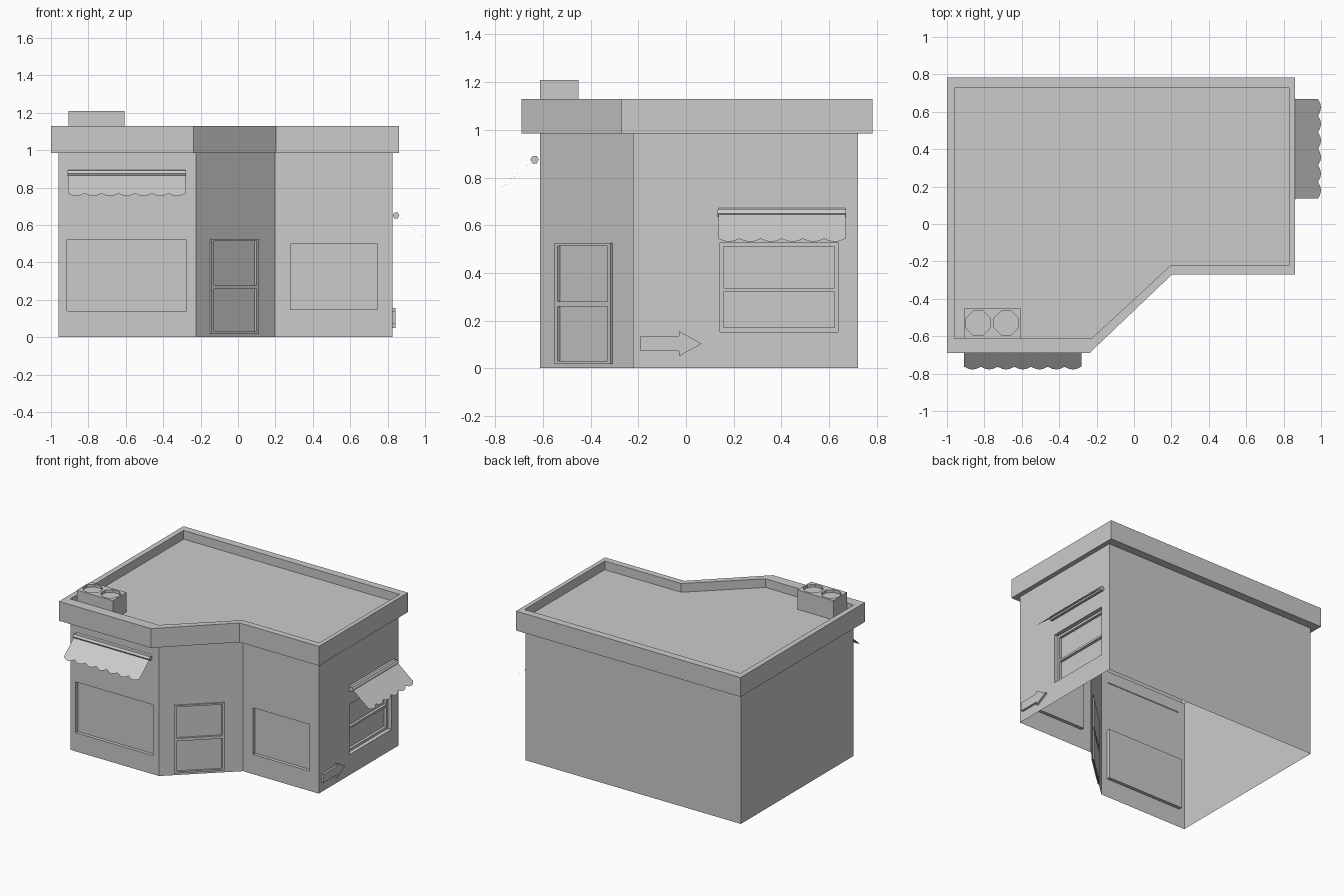
import bpy, bmesh, math
from mathutils import Vector, Matrix

if "Cube" in bpy.data.objects:
    bpy.data.objects.remove(bpy.data.objects["Cube"])

WALL = [(-.96, -.613), (-.225, -.613), (.197, -.222), (.825, -.222), (.825, .722), (-.96, .722)]
OUTER = [(-1, -.69), (-.238, -.69), (.203, -.27), (.86, -.27), (.86, .783), (-1, .783)]
INNER = [(-.96, -.613), (-.228, -.613), (.195, -.222), (.828, -.222), (.828, .728), (-.96, .728)]
EAVE, ROOF, TOP = .985, 1.065, 1.13


def finish(bm, name):
    bmesh.ops.remove_doubles(bm, verts=bm.verts, dist=1e-5)
    me = bpy.data.meshes.new(name)
    bm.to_mesh(me)
    bm.free()
    ob = bpy.data.objects.new(name, me)
    bpy.context.collection.objects.link(ob)
    return ob


def face(bm, pts):
    return bm.faces.new([bm.verts.new(p) for p in pts])


def wall_space(i):
    """Maps (along wall, height, outward) to world; also gives the wall length."""
    a, b = Vector(WALL[i]), Vector(WALL[(i + 1) % 6])
    d = (b - a).normalized()
    n = Vector((d.y, -d.x))

    def P(u, v, w=0):
        q = a + d * u + n * w
        return Vector((q.x, q.y, v))
    return P, (b - a).length


def plate(bm, P, rect, w, holes=()):
    """Flat rectangle (u0, v0, u1, v1) at outward offset w, with rectangular holes."""
    us = sorted({r[k] for r in (rect, *holes) for k in (0, 2)})
    vs = sorted({r[k] for r in (rect, *holes) for k in (1, 3)})
    for u0, u1 in zip(us, us[1:]):
        for v0, v1 in zip(vs, vs[1:]):
            cu, cv = (u0 + u1) / 2, (v0 + v1) / 2
            if not any(h[0] < cu < h[2] and h[1] < cv < h[3] for h in holes):
                face(bm, [P(u0, v0, w), P(u1, v0, w), P(u1, v1, w), P(u0, v1, w)])


def sleeve(bm, P, r, w0, w1):
    """Four side faces joining a rectangle at offset w0 to the same one at w1."""
    c = [(r[0], r[1]), (r[2], r[1]), (r[2], r[3]), (r[0], r[3])]
    for i in range(4):
        a, b = c[i], c[(i + 1) % 4]
        face(bm, [P(*a, w0), P(*b, w0), P(*b, w1), P(*a, w1)])


def opening(bm, P, rect, w, panes=(), depth=.02):
    """Recessed (w<0) or raised (w>0) panel, with sunken panes."""
    sleeve(bm, P, rect, 0, w)
    plate(bm, P, rect, w, panes)
    for p in panes:
        sleeve(bm, P, p, w, w - depth)
        plate(bm, P, p, w - depth)


# walls, open underneath, with shop windows, door and side window
openings = {
    0: ((.045, .14, .685, .52), -.025, ()),
    1: ((.102, .018, .448, .525), .011, [(.122, .03, .43, .258), (.122, .28, .43, .513)]),
    2: ((.083, .147, .55, .497), -.025, ()),
    3: ((.365, .152, .86, .527), -.03, [(.38, .17, .845, .322), (.38, .337, .845, .51)]),
}
bm = bmesh.new()
for i in range(6):
    P, length = wall_space(i)
    full = (0, 0, length, EAVE)
    if i in openings:
        rect, w, panes = openings[i]
        plate(bm, P, full, 0, [rect])
        opening(bm, P, rect, w, panes, .014 if w > 0 else .02)
    else:
        plate(bm, P, full, 0)
finish(bm, "shop_walls")

# roof with overhanging parapet
bm = bmesh.new()
rings = [[bm.verts.new((x, y, z)) for x, y in ring] for ring, z in
         ((WALL, EAVE), (OUTER, EAVE), (OUTER, TOP), (INNER, TOP), (INNER, ROOF))]
for lo, hi in zip(rings, rings[1:]):
    for i in range(6):
        j = (i + 1) % 6
        bm.faces.new((lo[i], lo[j], hi[j], hi[i]))
bm.faces.new(rings[-1])
finish(bm, "roof_parapet")


def awning(name, wall, u0, u1, z_top, z_low, reach, rod, scallops):
    """Thin sloping cloth with a scalloped lower edge, and a six-sided rod."""
    P, _ = wall_space(wall)
    bm = bmesh.new()
    steps = scallops * 4
    rows = []
    for k in range(steps + 1):
        u = u0 + (u1 - u0) * k / steps
        t = .91 + .09 * abs(math.sin(math.pi * k / 4))
        rows.append((P(u, z_top, -.004),
                     P(u, z_top + (z_low - z_top) * t, reach * t)))
    for (a, b), (c, d) in zip(rows, rows[1:]):
        face(bm, [b, d, c, a])
    finish(bm, name + "_cloth")
    bm = bmesh.new()
    ends = [[bm.verts.new(P(u, rod[1] + .018 * math.sin(k * math.pi / 3),
                            rod[0] + .018 * math.cos(k * math.pi / 3))) for k in range(6)]
            for u in (u0 - .004, u1 + .004)]
    for k in range(6):
        j = (k + 1) % 6
        bm.faces.new((ends[0][k], ends[0][j], ends[1][j], ends[1][k]))
    for e in ends:
        bm.faces.new(e)
    bmesh.ops.recalc_face_normals(bm, faces=bm.faces)
    finish(bm, name + "_rod")


awning("front_awning", 0, .052, .678, .897, .755, .165, (.022, .875), 7)
awning("side_awning", 3, .358, .89, .675, .53, .175, (.02, .65), 6)

# arrow sign on the right wall
bm = bmesh.new()
f = face(bm, [(.824, y, z) for y, z in ((-.19, .072), (-.03, .072), (-.03, .05), (.066, .103),
                                        (-.03, .156), (-.03, .136), (-.19, .136))])
ext = bmesh.ops.extrude_face_region(bm, geom=[f], use_keep_orig=True)
bmesh.ops.translate(bm, vec=(.017, 0, 0),
                    verts=[g for g in ext["geom"] if isinstance(g, bmesh.types.BMVert)])
bmesh.ops.recalc_face_normals(bm, faces=bm.faces)
finish(bm, "arrow_sign")

# rooftop cooling unit with two sunken fan wells
bm = bmesh.new()
bmesh.ops.create_cube(bm, size=1, matrix=Matrix.Translation((-.757, -.531, 1.137))
                      @ Matrix.Diagonal((.298, .162, .146, 1)))
unit = finish(bm, "cooling_unit")
bm = bmesh.new()
for x in (-.833, -.683):
    bmesh.ops.create_cone(bm, cap_ends=True, segments=8, radius1=.07, radius2=.07, depth=.06,
                          matrix=Matrix.Translation((x, -.53, 1.22))
                          @ Matrix.Rotation(math.pi / 8, 4, 'Z'))
cutter = finish(bm, "fan_well_cutter")
cutter.hide_render = True
cutter.display_type = 'WIRE'
mod = unit.modifiers.new("fan_wells", 'BOOLEAN')
mod.operation, mod.solver, mod.object = 'DIFFERENCE', 'EXACT', cutter
